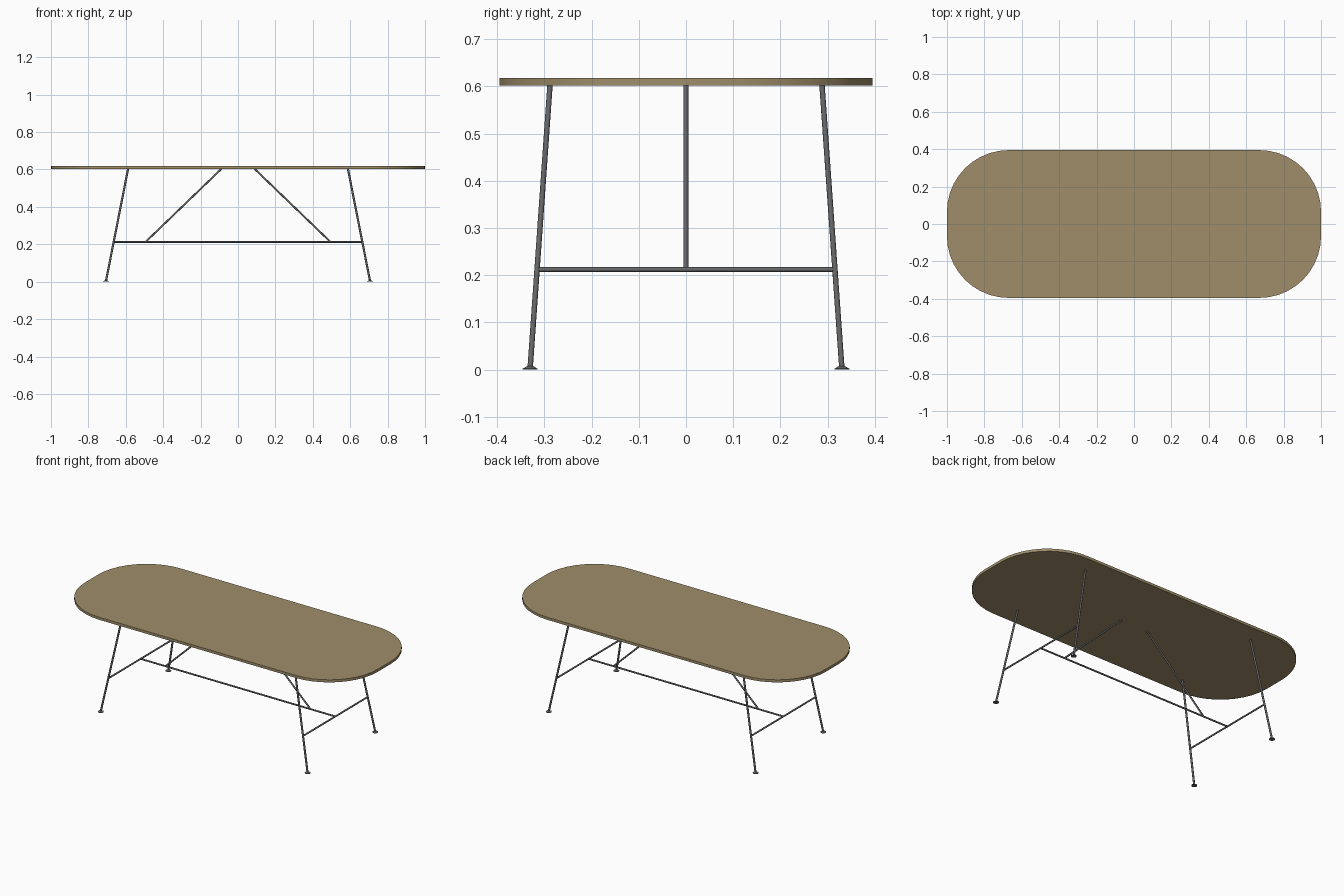
import bpy, bmesh, math
from mathutils import Vector

cube = bpy.data.objects.get("Cube")
if cube:
    bpy.data.objects.remove(cube, do_unlink=True)


def material(name, color):
    m = bpy.data.materials.new(name)
    m.use_nodes = True
    m.diffuse_color = color
    m.node_tree.nodes["Principled BSDF"].inputs["Base Color"].default_value = color
    return m


WOOD = material("oak_brown", (0.35, 0.27, 0.145, 1))
METAL = material("dark_grey_metal", (0.13, 0.133, 0.137, 1))


def finish(name, bm, mat):
    bmesh.ops.recalc_face_normals(bm, faces=bm.faces)
    mesh = bpy.data.meshes.new(name)
    bm.to_mesh(mesh)
    bm.free()
    mesh.materials.append(mat)
    obj = bpy.data.objects.new(name, mesh)
    bpy.context.collection.objects.link(obj)
    bpy.ops.object.select_all(action="DESELECT")
    obj.select_set(True)
    bpy.context.view_layer.objects.active = obj
    bpy.ops.object.shade_smooth_by_angle(angle=math.radians(35))
    return obj


def rod(name, start, end, radius, sides=12):
    """Round bar between two points."""
    a, b = Vector(start), Vector(end)
    bm = bmesh.new()
    bmesh.ops.create_cone(bm, cap_ends=True, segments=sides, radius1=radius,
                          radius2=radius, depth=(b - a).length)
    turn = (b - a).to_track_quat("Z", "Y").to_matrix().to_4x4()
    bmesh.ops.transform(bm, matrix=turn, verts=bm.verts)
    bmesh.ops.translate(bm, vec=(a + b) / 2, verts=bm.verts)
    return finish(name, bm, METAL)


def foot(name, x, y):
    """Flat glide pad with a short taper up to the leg."""
    bm = bmesh.new()
    for r1, r2, z0, z1 in ((0.016, 0.016, 0, 0.003), (0.014, 0.006, 0.003, 0.008)):
        new = bmesh.ops.create_cone(bm, cap_ends=True, segments=20, radius1=r1,
                                    radius2=r2, depth=z1 - z0)["verts"]
        bmesh.ops.translate(bm, vec=(x, y, (z0 + z1) / 2), verts=new)
    return finish(name, bm, METAL)


# Tabletop: slab with large rounded corners
HALF_X, HALF_Y, CORNER, STEPS = 1.0, 0.395, 0.33, 10
UNDER, TOP = 0.602, 0.618
bm = bmesh.new()
outline = []
for quarter, (sx, sy) in enumerate(((1, 1), (-1, 1), (-1, -1), (1, -1))):
    for i in range(STEPS + 1):
        t = math.pi / 2 * (quarter + i / STEPS)
        outline.append(bm.verts.new((sx * (HALF_X - CORNER) + CORNER * math.cos(t),
                                     sy * (HALF_Y - CORNER) + CORNER * math.sin(t), UNDER)))
slab = bmesh.ops.extrude_face_region(bm, geom=[bm.faces.new(outline)])["geom"]
bmesh.ops.translate(bm, vec=(0, 0, TOP - UNDER),
                    verts=[v for v in slab if isinstance(v, bmesh.types.BMVert)])
finish("tabletop", bm, WOOD)

# Splayed legs, feet, end rails and diagonal braces
LEG_FOOT, LEG_TOP = Vector((0.706, 0.33, 0.003)), Vector((0.588, 0.288, UNDER))
RAIL_Z = 0.212
joint = LEG_FOOT.lerp(LEG_TOP, (RAIL_Z - LEG_FOOT.z) / (LEG_TOP.z - LEG_FOOT.z))
for sx, side in ((1, "left"), (-1, "right")):
    for sy, end in ((-1, "front"), (1, "back")):
        flip = Vector((sx, sy, 1))
        rod(f"{end}_{side}_leg", LEG_FOOT * flip, LEG_TOP * flip, 0.0058)
        foot(f"{end}_{side}_foot", LEG_FOOT.x * sx, LEG_FOOT.y * sy)
    rod(f"{side}_end_rail", (sx * joint.x, -joint.y, RAIL_Z), (sx * joint.x, joint.y, RAIL_Z), 0.005)
    rod(f"{side}_brace", (sx * 0.495, 0, RAIL_Z), (sx * 0.09, 0, UNDER), 0.005)

# Long stretcher between the end rails
rod("stretcher", (-joint.x, 0, RAIL_Z), (joint.x, 0, RAIL_Z), 0.005)
